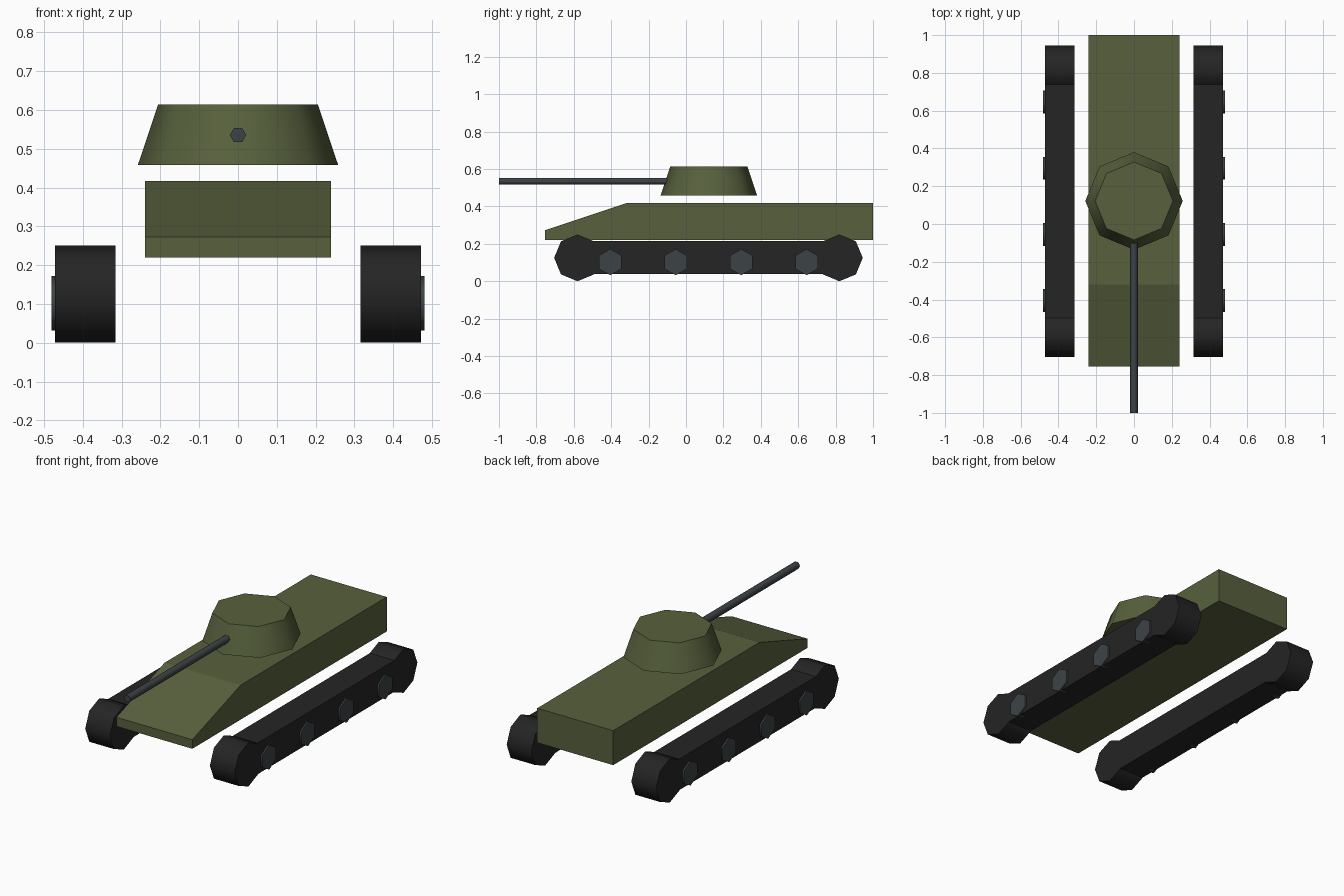
import bpy, bmesh
from math import pi, radians
from mathutils import Matrix, Vector

cube = bpy.data.objects.get("Cube")
if cube:
    bpy.data.objects.remove(cube, do_unlink=True)


def material(name, rgb):
    m = bpy.data.materials.new(name)
    m.use_nodes = True
    m.diffuse_color = (*rgb, 1)
    m.node_tree.nodes["Principled BSDF"].inputs["Base Color"].default_value = (*rgb, 1)
    return m


olive = material("olive green", (0.095, 0.118, 0.046))
rubber = material("track black", (0.018, 0.018, 0.018))
steel = material("dark steel", (0.046, 0.056, 0.060))


def finish(name, bm, mat, smooth=False):
    bmesh.ops.recalc_face_normals(bm, faces=bm.faces)
    mesh = bpy.data.meshes.new(name)
    bm.to_mesh(mesh)
    bm.free()
    mesh.materials.append(mat)
    obj = bpy.data.objects.new(name, mesh)
    bpy.context.collection.objects.link(obj)
    if smooth:
        bpy.ops.object.select_all(action='DESELECT')
        obj.select_set(True)
        bpy.context.view_layer.objects.active = obj
        bpy.ops.object.shade_smooth_by_angle(angle=radians(65))
    return obj


def drum(name, mat, sides, r1, r2, depth, centre, axis="Z", spin=0):
    """Capped cone or cylinder along an axis."""
    turn = {"X": Matrix.Rotation(pi / 2, 4, "Y"),
            "Y": Matrix.Rotation(pi / 2, 4, "X"),
            "Z": Matrix.Identity(4)}[axis]
    bm = bmesh.new()
    bmesh.ops.create_cone(bm, cap_ends=True, segments=sides, radius1=r1, radius2=r2, depth=depth,
                          matrix=Matrix.Translation(centre) @ turn @ Matrix.Rotation(spin, 4, "Z"))
    return finish(name, bm, mat, True)


def extrude_x(name, mat, profile, x0, x1):
    """Side profile of (y, z) points pushed across x."""
    bm = bmesh.new()
    face = bm.faces.new([bm.verts.new((x0, y, z)) for y, z in profile])
    new = bmesh.ops.extrude_face_region(bm, geom=[face])["geom"]
    bmesh.ops.translate(bm, vec=Vector((x1 - x0, 0, 0)),
                        verts=[v for v in new if isinstance(v, bmesh.types.BMVert)])
    return finish(name, bm, mat)


# Hull with sloped nose
extrude_x("hull", olive, [(-0.755, 0.22), (1.0, 0.22), (1.0, 0.417),
                          (-0.32, 0.417), (-0.755, 0.272)], -0.24, 0.24)

# Turret and gun
drum("turret", olive, 8, 0.258, 0.206, 0.155, (0, 0.122, 0.536))
drum("gun_barrel", steel, 6, 0.021, 0.021, 0.95, (0, -0.525, 0.535), "Y", pi / 2)

# Tracks with end drums and road wheels on the outer side
for side, s in (("left", 1), ("right", -1)):
    extrude_x(side + "_track", rubber,
              [(-0.58, 0.038), (0.82, 0.038), (0.82, 0.216), (-0.58, 0.216)],
              s * 0.316, s * 0.472)
    for end, y in (("front", -0.58), ("rear", 0.82)):
        drum(f"{side}_{end}_track_end", rubber, 8, 0.125, 0.125, 0.156,
             (s * 0.394, y, 0.125), "X")
    for i in range(4):
        drum(f"{side}_road_wheel_{i + 1}", steel, 6, 0.07, 0.07, 0.04,
             (s * 0.461, -0.405 + 0.35 * i, 0.102), "X", pi / 2)
